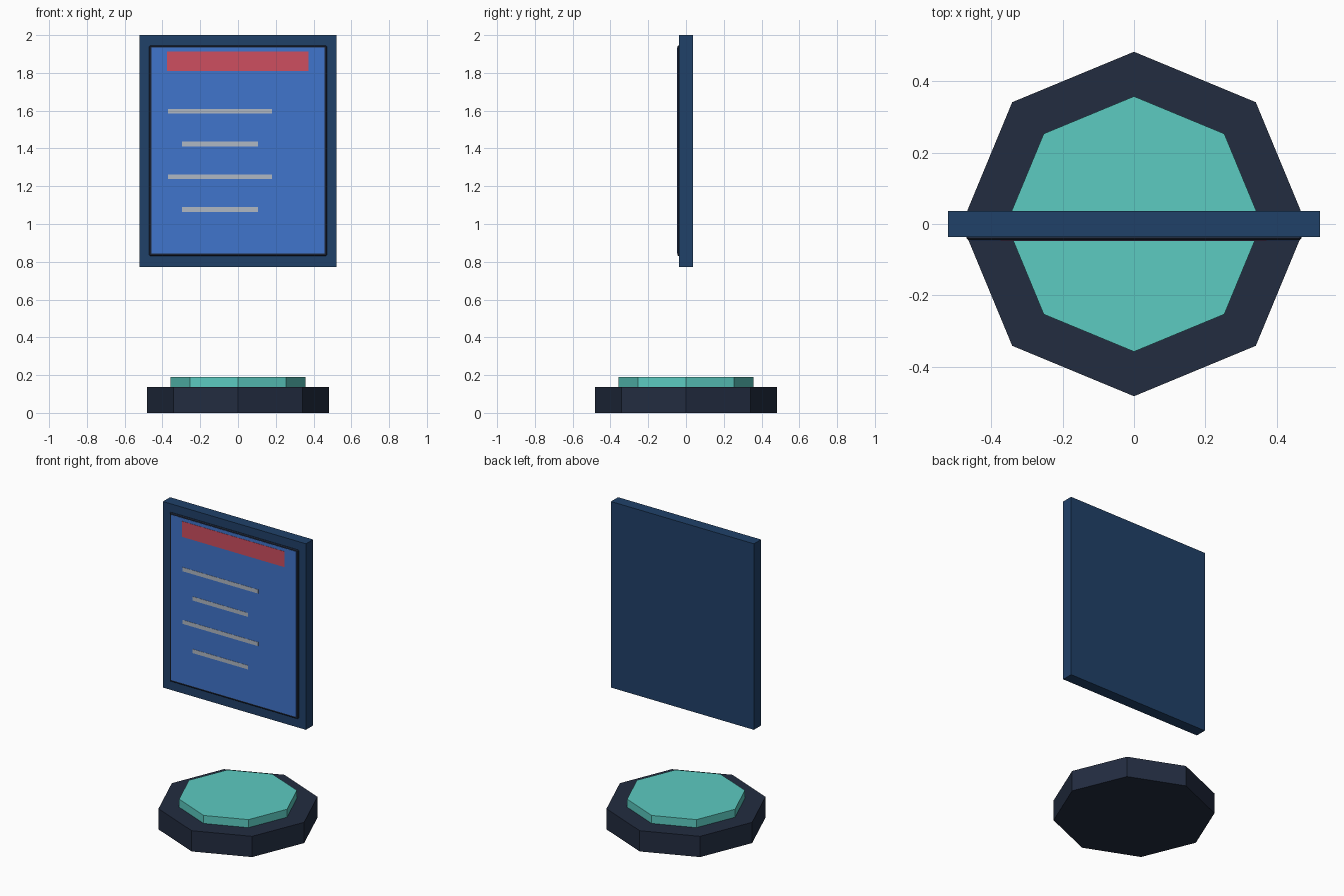
import bpy
import bmesh

default_cube = bpy.data.objects.get("Cube")
if default_cube:
    bpy.data.objects.remove(default_cube, do_unlink=True)


def material(name, hex_code):
    def linear(c):
        return c / 12.92 if c <= 0.04045 else ((c + 0.055) / 1.055) ** 2.4
    rgb = [linear(int(hex_code[i:i + 2], 16) / 255) for i in (0, 2, 4)]
    mat = bpy.data.materials.new(name)
    mat.use_nodes = True
    mat.diffuse_color = (*rgb, 1)
    mat.node_tree.nodes["Principled BSDF"].inputs["Base Color"].default_value = (*rgb, 1)
    return mat


charcoal = material("charcoal navy", "222C40")
teal = material("teal", "5CCBC1")
navy = material("frame navy", "204169")
blue = material("screen blue", "4075CC")
red = material("header red", "CD4E60")
grey = material("line grey", "B0B8C4")


def add_object(name, bm, mat):
    mesh = bpy.data.meshes.new(name)
    bm.to_mesh(mesh)
    bm.free()
    mesh.materials.append(mat)
    obj = bpy.data.objects.new(name, mesh)
    bpy.context.collection.objects.link(obj)
    return obj


def box(name, x, y, z, mat):
    """Box spanning the given (low, high) ranges."""
    bm = bmesh.new()
    bmesh.ops.create_cube(bm, size=1)
    for v in bm.verts:
        v.co = [(lo + hi) / 2 + c * (hi - lo) for c, (lo, hi) in zip(v.co, (x, y, z))]
    return add_object(name, bm, mat)


def octagon(name, radius, bottom, top, mat):
    """Eight-sided disc with corners on the axes."""
    bm = bmesh.new()
    bmesh.ops.create_cone(bm, cap_ends=True, segments=8, radius1=radius,
                          radius2=radius, depth=top - bottom)
    bmesh.ops.translate(bm, verts=bm.verts, vec=(0, 0, (top + bottom) / 2))
    return add_object(name, bm, mat)


# Stepped octagonal base
octagon("base", 0.483, 0, 0.137, charcoal)
octagon("base_glow_pad", 0.358, 0.13, 0.19, teal)

# Floating panel
box("panel_frame", (-0.522, 0.522), (-0.037, 0.037), (0.772, 2.0), navy)
bezel = box("screen_bezel", (-0.47, 0.47), (-0.045, -0.03), (0.83, 1.945), charcoal)
chamfer = bezel.modifiers.new("chamfer", "BEVEL")
chamfer.width = 0.005
chamfer.segments = 1
box("screen", (-0.457, 0.457), (-0.0465, -0.04), (0.843, 1.934), blue)

# Screen contents
box("header_bar", (-0.375, 0.372), (-0.048, -0.043), (1.81, 1.913), red)
for i in range(4):
    left, right = ((-0.371, 0.181), (-0.297, 0.107))[i % 2]
    z = 1.597 - 0.1735 * i
    box(f"text_line_{i + 1}", (left, right), (-0.048, -0.043), (z - 0.013, z + 0.013), grey)
